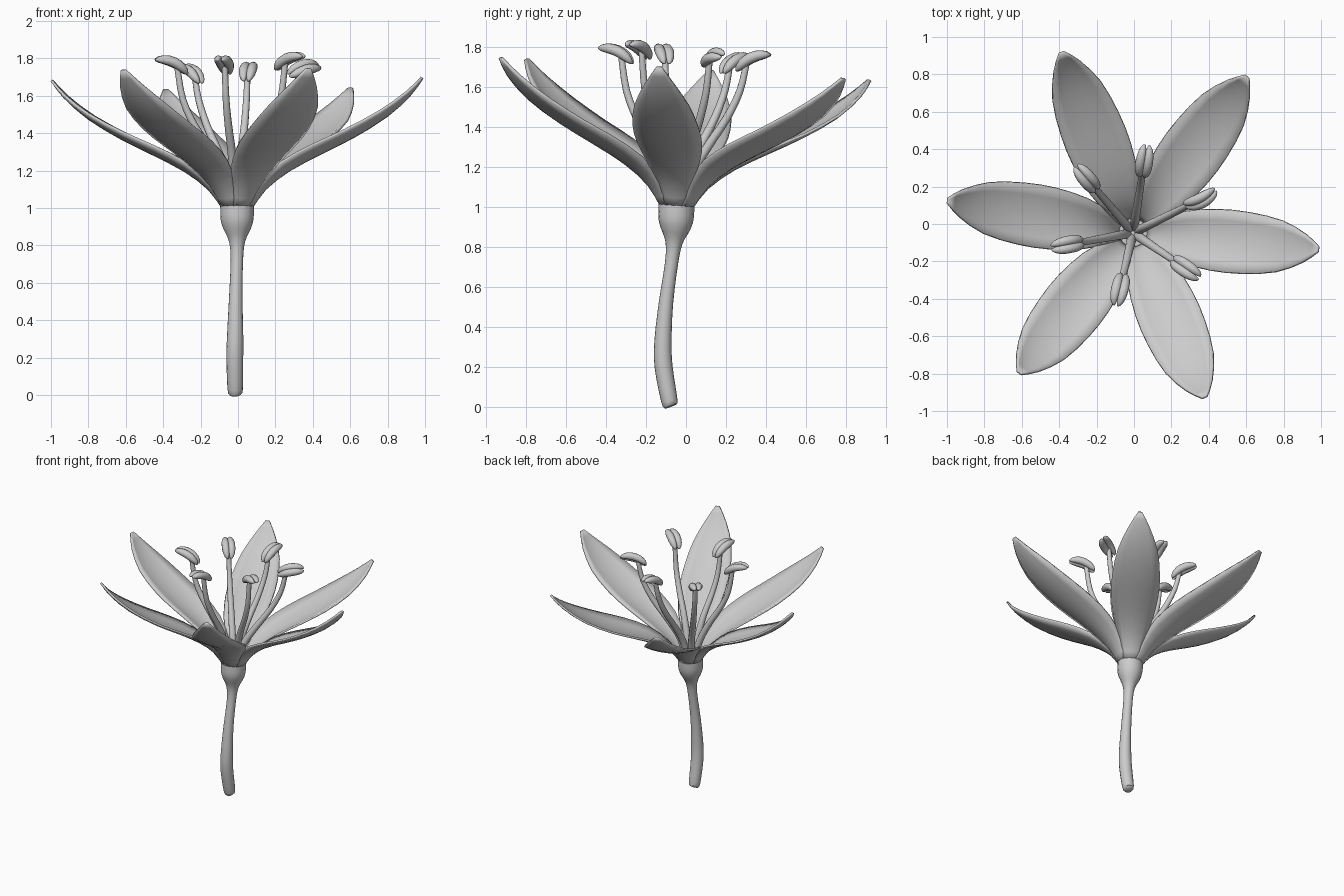
import bpy, bmesh, math
from mathutils import Vector, Matrix

if "Cube" in bpy.data.objects:
    bpy.data.objects.remove(bpy.data.objects["Cube"])

BASE = Vector((-0.005, -0.047, 1.0))        # where petals leave the receptacle
TILT = Matrix.Rotation(math.radians(-3.5), 4, 'X')


def finish(bm, name, angle=60):
    bmesh.ops.recalc_face_normals(bm, faces=bm.faces)
    me = bpy.data.meshes.new(name)
    bm.to_mesh(me)
    bm.free()
    ob = bpy.data.objects.new(name, me)
    bpy.context.collection.objects.link(ob)
    bpy.context.view_layer.objects.active = ob
    ob.select_set(True)
    bpy.ops.object.shade_smooth_by_angle(angle=math.radians(angle))
    ob.select_set(False)
    return ob


def spline(pts, steps):
    """Catmull-Rom resampling of a list of Vectors (any dimension)."""
    p = [pts[0] * 2 - pts[1]] + pts + [pts[-1] * 2 - pts[-2]]
    out = []
    for i in range(1, len(p) - 2):
        a, b, c, d = p[i - 1:i + 3]
        for s in range(steps):
            t = s / steps
            out.append((b * 2 + (c - a) * t + (a * 2 - b * 5 + c * 4 - d) * t * t
                        + (b * 3 - a - c * 3 + d) * t ** 3) * 0.5)
    return out + [pts[-1]]


def loft(bm, pts, radii, ref, sides=12):
    """Capped round tube through pts with a radius at each point."""
    rings = []
    for i, p in enumerate(pts):
        t = (pts[min(i + 1, len(pts) - 1)] - pts[max(i - 1, 0)]).normalized()
        u = t.cross(ref).normalized()
        v = t.cross(u)
        rings.append([bm.verts.new(p + (u * math.cos(a) + v * math.sin(a)) * radii[i])
                      for a in (2 * math.pi * k / sides for k in range(sides))])
    for r0, r1 in zip(rings, rings[1:]):
        for k in range(sides):
            n = (k + 1) % sides
            bm.faces.new((r0[k], r0[n], r1[n], r1[k]))
    bm.faces.new(rings[0])
    bm.faces.new(rings[-1])


# Stem swelling into the receptacle: x, y, z, radius
stem = [Vector(s) for s in (
    (-0.014, -0.076, 0.002, 0.030), (-0.015, -0.083, 0.03, 0.041),
    (-0.017, -0.112, 0.20, 0.045), (-0.015, -0.115, 0.33, 0.043),
    (-0.012, -0.100, 0.52, 0.036), (-0.006, -0.072, 0.72, 0.033),
    (-0.005, -0.060, 0.82, 0.043), (-0.005, -0.053, 0.89, 0.074),
    (-0.005, -0.050, 0.94, 0.088), (-0.005, -0.047, 1.01, 0.090))]
path = spline(stem, 3)
bm = bmesh.new()
loft(bm, [p.to_3d() for p in path], [p.w for p in path], Vector((1, 0, 0)), 16)
finish(bm, "stem")

# Petals: radius, height, half width, cupping
petal = [(0.070, -0.01, 0.046, 0.012), (0.15, 0.10, 0.085, 0.03), (0.28, 0.20, 0.135, 0.042),
         (0.45, 0.29, 0.164, 0.04), (0.62, 0.375, 0.165, 0.032), (0.80, 0.485, 0.138, 0.022),
         (0.93, 0.60, 0.075, 0.01), (0.998, 0.69, 0.014, 0.0)]
for k in range(6):
    rows = spline([Vector(s) for s in petal], 2)
    place = Matrix.Translation(BASE) @ TILT @ Matrix.Rotation(math.radians(-7.5 + 60 * k), 4, 'Z')
    bm = bmesh.new()
    grid = []
    for i, (r, z, w, cup) in enumerate(rows):
        a, b = rows[max(i - 1, 0)], rows[min(i + 1, len(rows) - 1)]
        n = Vector((a[1] - b[1], b[0] - a[0])).normalized()
        grid.append([bm.verts.new(place @ Vector((r + n.x * cup * s * s, w * s, z + n.y * cup * s * s)))
                     for s in (j / 3 for j in range(-3, 4))])
    for r0, r1 in zip(grid, grid[1:]):
        for j in range(6):
            bm.faces.new((r0[j], r0[j + 1], r1[j + 1], r1[j]))
    ob = finish(bm, f"petal_{k + 1}")
    mod = ob.modifiers.new("thickness", 'SOLIDIFY')
    mod.thickness = 0.014
    mod.offset = 0

# Stamens: anther centre x, y, z, outward slope in degrees, roll in degrees
stamens = [(0.055, 0.33, 1.735, 25, 0), (-0.25, 0.24, 1.725, 26, 0), (-0.35, -0.11, 1.77, 24, 0),
           (-0.075, -0.345, 1.77, 24, 0), (0.272, -0.235, 1.79, 22, 0), (0.355, 0.13, 1.745, 14, 40)]
for k, (x, y, z, slope, roll) in enumerate(stamens):
    c = Vector((x, y, z))
    flat = Vector((x - BASE.x, y - BASE.y, 0))
    r, out = flat.length, flat.normalized()
    # Filament bowing out from the flower centre
    top = z - 1.0 - 0.012
    prof = [(0.03, -0.02), (0.07, 0.15), (0.14 * r / 0.34, 0.30), (0.66 * r, 0.44),
            (0.84 * r, 0.58), (0.93 * r, top)]
    pts = spline([BASE + out * a + Vector((0, 0, h)) for a, h in prof], 3)
    rad = [0.027 - 0.011 * i / (len(pts) - 1) for i in range(len(pts))]
    side = Vector((-out.y, out.x, 0))
    bm = bmesh.new()
    loft(bm, pts, rad, side, 10)
    finish(bm, f"filament_{k + 1}")
    # Two-lobed anther, arched along its length
    s = math.radians(slope)
    d = out * math.cos(s) + Vector((0, 0, math.sin(s)))
    rot = Matrix.Rotation(math.radians(roll), 3, d)
    side = rot @ side
    up = d.cross(side)
    bm = bmesh.new()
    for m in (-1, 1):
        lobe, rad = [], []
        for i in range(11):
            a = -math.cos(math.pi * i / 10)
            q = max(1 - abs(a) ** 2.4, 0) ** 0.5
            lobe.append(c + d * a * 0.095 + side * m * (0.008 + 0.013 * q)
                        + up * (0.010 - 0.028 * a * a))
            rad.append(max(0.027 * q, 0.003))
        loft(bm, lobe, rad, side, 10)
    finish(bm, f"anther_{k + 1}")
